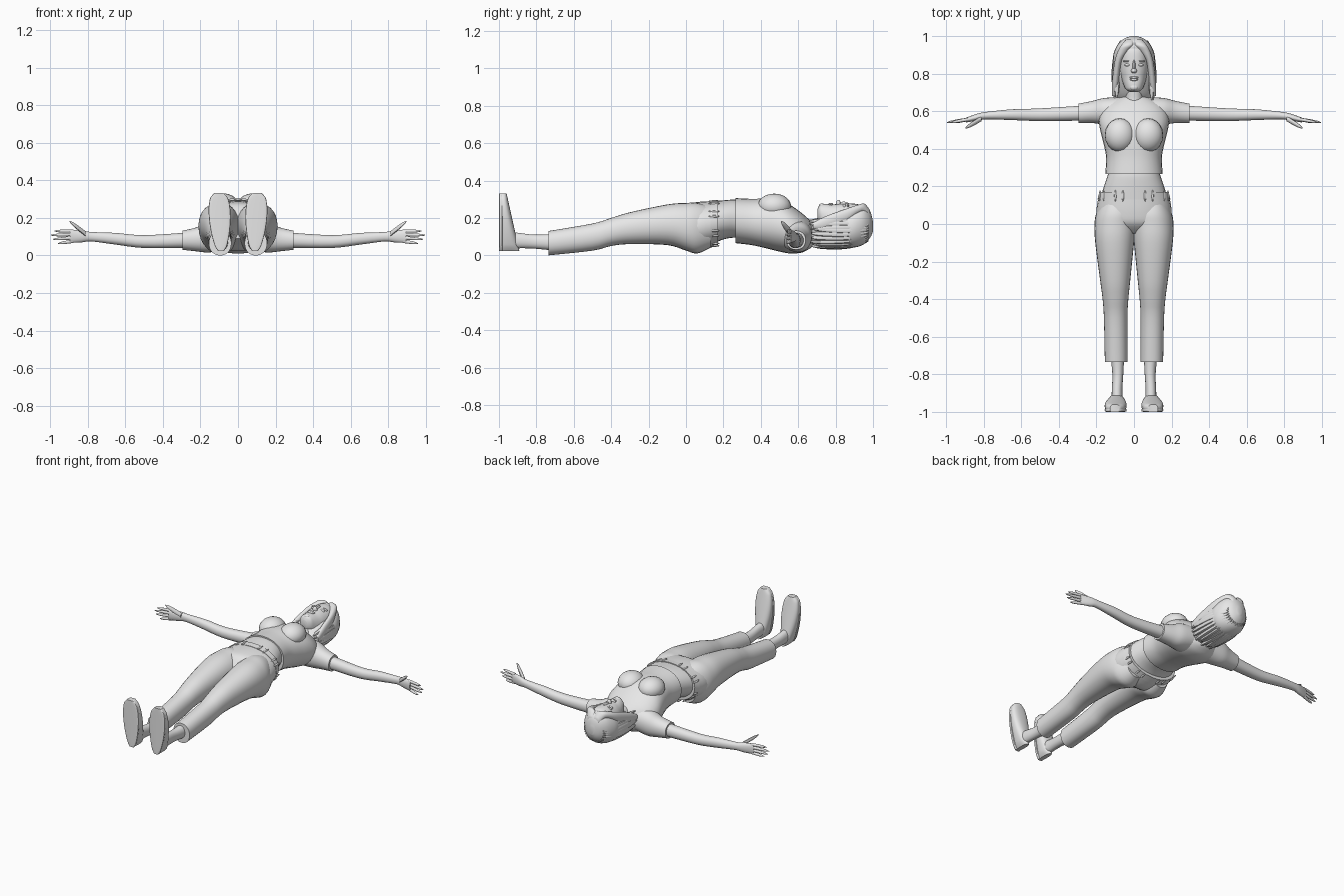
import bpy, bmesh, math, random
from mathutils import Vector

random.seed(4)
default_cube = bpy.data.objects.get("Cube")
if default_cube:
    bpy.data.objects.remove(default_cube, do_unlink=True)

colour = (.8, .8, .8, 1)
grey = bpy.data.materials.new("plain_grey")
grey.use_nodes = True
grey.diffuse_color = colour
grey.node_tree.nodes["Principled BSDF"].inputs["Base Color"].default_value = colour

X, Y, Z = range(3)


def finish(name, bm, mirror):
    """Turn the working mesh into a smooth-shaded, optionally mirrored object."""
    bmesh.ops.recalc_face_normals(bm, faces=bm.faces)
    mesh = bpy.data.meshes.new(name)
    bm.to_mesh(mesh)
    bm.free()
    mesh.materials.append(grey)
    part = bpy.data.objects.new(name, mesh)
    bpy.context.collection.objects.link(part)
    bpy.ops.object.select_all(action='DESELECT')
    part.select_set(True)
    bpy.context.view_layer.objects.active = part
    bpy.ops.object.shade_smooth_by_angle(angle=math.radians(45))
    if mirror:
        part.modifiers.new("mirror", 'MIRROR')


def smooth_path(rows, steps):
    """Catmull-Rom interpolation between neighbouring sections."""
    rows = [Vector(row) for row in rows]
    padded = [rows[0]] + rows + [rows[-1]]
    path = []
    for before, start, end, after in zip(padded, rows, rows[1:], padded[3:]):
        pull_start, pull_end = (end - before) / 2, (after - start) / 2
        for step in range(steps):
            t = step / steps
            blend = t * t * (3 - 2 * t)
            path.append(start.lerp(end, blend) + pull_start * (t * (1 - t) ** 2)
                        - pull_end * (t * t * (1 - t)))
    return path + [rows[-1]]


def loft(name, axis, rows, mirror=False, sides=28, power=.93, steps=4):
    """Skin oval sections given as position, then low and high on the other axes."""
    first, second = [other for other in (X, Y, Z) if other != axis]
    bm = bmesh.new()
    rings = []
    for position, left, right, low, high in smooth_path(rows, steps):
        ring = []
        for side in range(sides):
            angle = math.tau * side / sides
            c, s = math.cos(angle), math.sin(angle)
            point = Vector()
            point[axis] = position
            point[first] = (left + right + (right - left) * math.copysign(abs(c) ** power, c)) / 2
            point[second] = (low + high + (high - low) * math.copysign(abs(s) ** power, s)) / 2
            ring.append(bm.verts.new(point))
        rings.append(ring)
    for ring, following in zip(rings, rings[1:]):
        for side in range(sides):
            bm.faces.new((ring[side - 1], ring[side], following[side], following[side - 1]))
    bm.faces.new(rings[0])
    bm.faces.new(rings[-1])
    finish(name, bm, mirror)


def body(name, rows):
    """Loft on the centre line from position, half width, back and front."""
    loft(name, Y, [(y, -half, half, back, front) for y, half, back, front in rows])


def digit(name, base, tip, radius):
    """Rounded, tapering finger running outward."""
    rows = []
    for step in range(7):
        t = step / 6
        x, y, z = base.lerp(tip, t)
        r = radius * math.sqrt(1.05 - t ** 3)
        rows.append((x, y - r, y + r, z - r, z + r))
    loft(name, X, rows, mirror=True, sides=10, steps=1)


def ball(name, centre, size, mirror=False):
    bm = bmesh.new()
    bmesh.ops.create_uvsphere(bm, u_segments=20, v_segments=12, radius=1)
    bmesh.ops.scale(bm, vec=size, verts=bm.verts)
    bmesh.ops.translate(bm, vec=centre, verts=bm.verts)
    finish(name, bm, mirror)


# Trousers
loft("trouser_leg", Y, [
    (-.735, .035, .155, 0, .13), (-.5, .035, .16, .025, .17), (-.4, .03, .167, .05, .2),
    (-.3, .02, .18, .06, .23), (-.1, 0, .206, .055, .272), (0, -.01, .21, .025, .28),
    (.06, -.01, .2, .01, .28), (.13, .02, .17, .04, .26)], mirror=True)
body("trouser_hips", [
    (-.05, .09, .09, .22), (0, .18, .06, .27), (.06, .2, .025, .285), (.14, .19, .045, .29)])
body("waistband", [(.13, .194, .04, .292), (.17, .184, .055, .296)])
for turn in (.2, .35, .65, .8):
    for face in (-1, 1):
        angle = face * turn * math.pi / 2
        ball("belt_loop", (.19 * math.cos(angle), .15, .17 + .125 * math.sin(angle)),
             (.006, .03, .006), mirror=True)

# Waist and shirt
body("waist", [(.14, .178, .06, .288), (.2, .16, .085, .294), (.26, .14, .095, .298),
               (.3, .13, .09, .29)])
body("shirt_body", [
    (.265, .153, .065, .306), (.35, .148, .055, .302), (.42, .16, .04, .303), (.5, .18, .02, .297),
    (.56, .186, .01, .268), (.62, .165, .015, .225), (.66, .11, .035, .19), (.68, .06, .05, .17)])
ball("shirt_bust", (.075, .472, .262), (.08, .09, .068), mirror=True)
loft("sleeve", X, [
    (.08, .49, .675, .025, .195), (.16, .525, .67, .016, .178), (.22, .537, .655, .022, .15),
    (.295, .537, .64, .03, .132)], mirror=True)

# Arms and hands
loft("arm", X, [
    (.27, .55, .63, .04, .122), (.5, .548, .615, .04, .108), (.65, .553, .61, .058, .12),
    (.78, .557, .597, .075, .125), (.83, .55, .588, .07, .133), (.895, .54, .565, .067, .137)],
    mirror=True)
for index, reach in enumerate((.957, .985, .996, .976)):
    digit("finger", Vector((.875, .558, .076 + .018 * index)),
          Vector((reach, .54, .064 + .022 * index)), .009)
digit("thumb", Vector((.81, .562, .115)), Vector((.896, .511, .181)), .014)

# Ankles and shoes
loft("ankle", Y, [(-.96, .06, .12, .035, .13), (-.88, .062, .118, .038, .118),
                  (-.8, .057, .115, .035, .11), (-.7, .052, .125, .025, .115)], mirror=True)
shoe, sole = [], []
for step in range(15):
    t = .01 + .98 * step / 14
    half = .07 * math.sin(math.pi * t) ** .3 * (.6 + .4 * t)
    middle = .09 + .012 * t
    outline = (.02 + .315 * t, middle - half, middle + half, -1)
    shoe.append(outline + (-.89 - .07 * t,))
    sole.append(outline + (-.98,))
loft("shoe", Z, shoe, mirror=True, power=.8, steps=2)
loft("shoe_sole", Z, sole, mirror=True, sides=16, power=.4, steps=2)

# Neck and head
body("neck", [(.6, .06, .06, .212), (.65, .052, .06, .192), (.76, .05, .07, .2)])
body("head", [
    (.702, .02, .19, .245), (.715, .042, .17, .27), (.74, .055, .13, .275), (.78, .069, .1, .272),
    (.82, .077, .09, .275), (.88, .08, .08, .277), (.93, .075, .08, .27), (.97, .05, .1, .24)])
ball("nose_bridge", (0, .843, .265), (.009, .035, .022))
ball("nose_tip", (0, .815, .274), (.016, .013, .022))
ball("upper_lip", (0, .779, .271), (.025, .007, .01))
ball("lower_lip", (0, .768, .271), (.021, .007, .01))
ball("chin", (0, .727, .266), (.022, .016, .012))
ball("eye", (.033, .846, .262), (.017, .008, .012), mirror=True)
ball("brow", (.035, .866, .264), (.024, .005, .01), mirror=True)

# Hair: a cap, framing strands and loose locks
body("hair_cap", [
    (.66, .085, .06, .15), (.7, .1, .05, .185), (.78, .11, .047, .23), (.85, .11, .043, .245),
    (.9, .11, .042, .26), (.95, .09, .058, .268), (.985, .055, .095, .235), (1, .015, .13, .18)])
loft("hair_fringe", Y, [
    (.985, 0, .04, .19, .24), (.955, 0, .065, .225, .276), (.92, .03, .085, .22, .27),
    (.86, .065, .104, .18, .25), (.75, .08, .117, .14, .21), (.68, .09, .118, .14, .175)],
    mirror=True)
lock_count = 21
for index in range(lock_count):
    angle = math.radians(28 - 236 * index / (lock_count - 1))
    drift = random.uniform(-.12, .12)
    end = random.uniform(.655, .69)
    rows = []
    for step in range(10):
        t = step / 9
        spread = .96 - .3 * (1 - t) ** 4
        thick = .003 + .014 * math.sqrt(math.sin(math.pi * t) + .001)
        turn = angle + drift * t * t
        x = .108 * spread * math.cos(turn)
        z = .143 + .1 * spread * math.sin(turn)
        rows.append((.975 + (end - .975) * t, x - thick, x + thick, z - thick, z + thick))
    loft("hair_lock", Y, rows, sides=8, steps=1)
